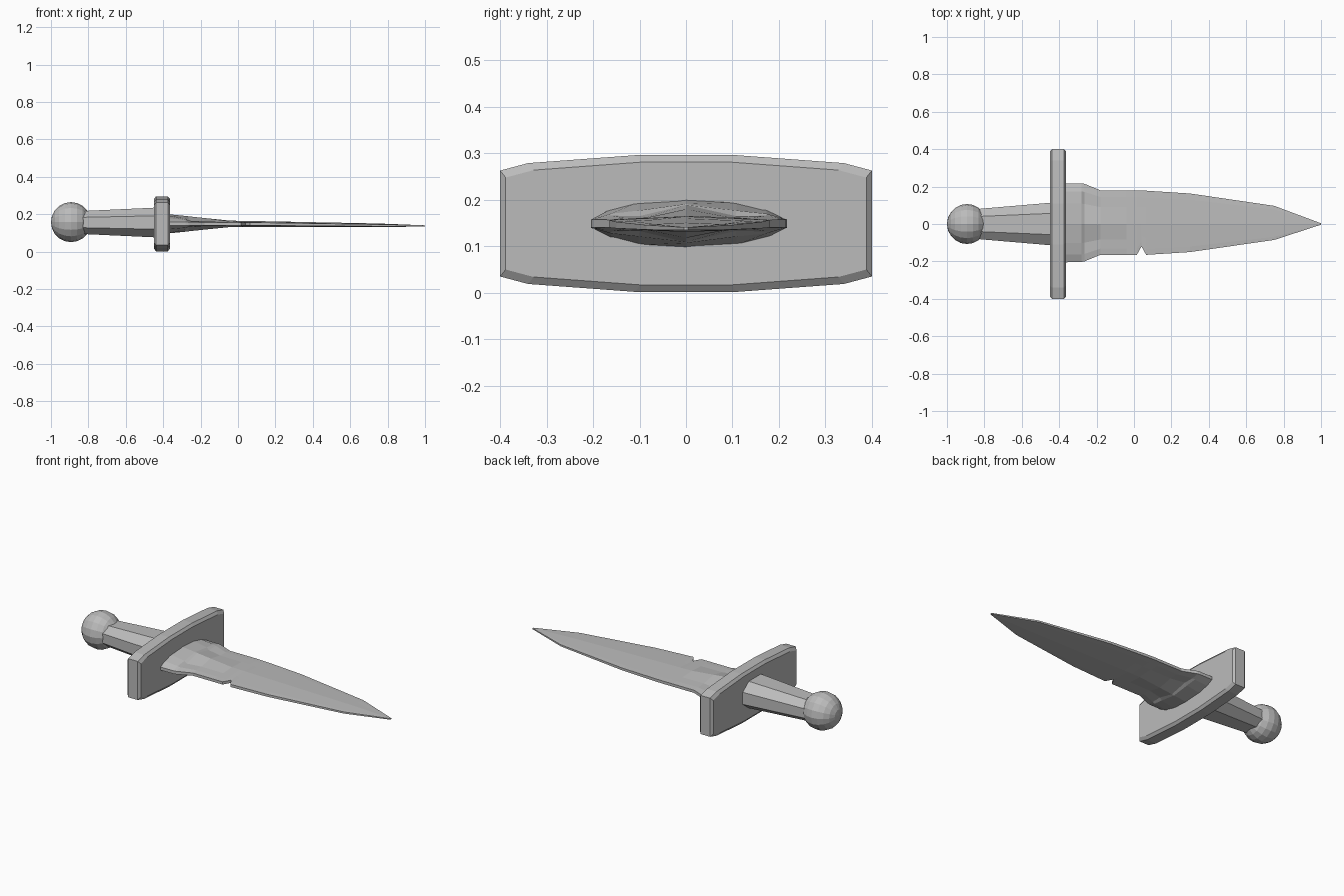
import bpy, bmesh, math
from mathutils import Matrix

cube = bpy.data.objects.get("Cube")
if cube:
    bpy.data.objects.remove(cube, do_unlink=True)

steel = bpy.data.materials.new("grey steel")
steel.use_nodes = True
grey = (0.5, 0.5, 0.5, 1)
steel.diffuse_color = grey
steel.node_tree.nodes["Principled BSDF"].inputs["Base Color"].default_value = grey


def finish(name, bm):
    bmesh.ops.recalc_face_normals(bm, faces=bm.faces)
    mesh = bpy.data.meshes.new(name)
    bm.to_mesh(mesh)
    bm.free()
    mesh.materials.append(steel)
    obj = bpy.data.objects.new(name, mesh)
    bpy.context.collection.objects.link(obj)
    return obj


def loft(name, rings):
    """Skin closed rings of equal length and cap both ends."""
    bm = bmesh.new()
    loops = [[bm.verts.new(p) for p in ring] for ring in rings]
    n = len(loops[0])
    for a, b in zip(loops, loops[1:]):
        for i in range(n):
            j = (i + 1) % n
            bm.faces.new((a[i], a[j], b[j], b[i]))
    bm.faces.new(loops[0])
    bm.faces.new(loops[-1])
    return finish(name, bm)


# Round pommel, poles along the grip
bm = bmesh.new()
bmesh.ops.create_uvsphere(bm, u_segments=16, v_segments=10, radius=0.107,
                          matrix=Matrix.Translation((-0.893, 0, 0.158)) @ Matrix.Rotation(math.pi / 2, 4, 'Y'))
finish("pommel", bm)


# Eight-sided tapering grip
def grip_ring(x, ry, rz):
    corners = [(1, .45), (.5, 1), (-.5, 1), (-1, .45), (-1, -.45), (-.5, -1), (.5, -1), (1, -.45)]
    return [(x, ry * y, 0.156 + rz * z) for y, z in corners]


loft("grip", [grip_ring(-0.84, 0.08, 0.061), grip_ring(-0.43, 0.115, 0.08)])


# Crossguard plate with chamfered rim
def guard_ring(x, inset):
    quarter = [(0.4, 0.114), (0.34, 0.13), (0.11, 0.147)]
    half = quarter + [(-y, z) for y, z in reversed(quarter)]
    outline = half + [(-y, -z) for y, z in half]
    return [(x, y - math.copysign(inset * 0.8, y), 0.149 + z - math.copysign(inset, z))
            for y, z in outline]


loft("crossguard", [guard_ring(-0.45, 0.015), guard_ring(-0.438, 0),
                    guard_ring(-0.375, 0), guard_ring(-0.363, 0.015)])


# Blade: x, left width, right width, half heights at ridge, flute, shoulder, edge
stations = [
    (-0.38, .217, .205, .052, .046, .03, .009),
    (-0.28, .217, .203, .042, .028, .021, .009),
    (-0.265, .215, .2, .04, .016, .017, .009),
    (-0.18, .18, .165, .031, .014, .012, .008),
    (-0.04, .18, .165, .017, .013, .01, .008),
    (0.015, .18, .165, .016, .012, .01, .008),
    (0.04, .179, .12, .016, .012, .01, .008),
    (0.065, .178, .165, .016, .012, .01, .008),
    (0.3, .163, .15, .014, .011, .009, .007),
    (0.75, .097, .085, .01, .008, .007, .005),
    (0.999, .004, .004, .003, .003, .003, .003),
]
spread = (0, 0.5, 0.8, 1)


def blade_ring(x, left, right, *heights):
    mid = 0.149 - 0.011 * max(0, x)
    cols = list(zip(spread, heights))
    top = [(left * f, h) for f, h in reversed(cols)] + [(-right * f, h) for f, h in cols[1:]]
    return [(x, y, mid + h) for y, h in top] + [(x, y, mid - h) for y, h in reversed(top)]


loft("blade", [blade_ring(*s) for s in stations])
